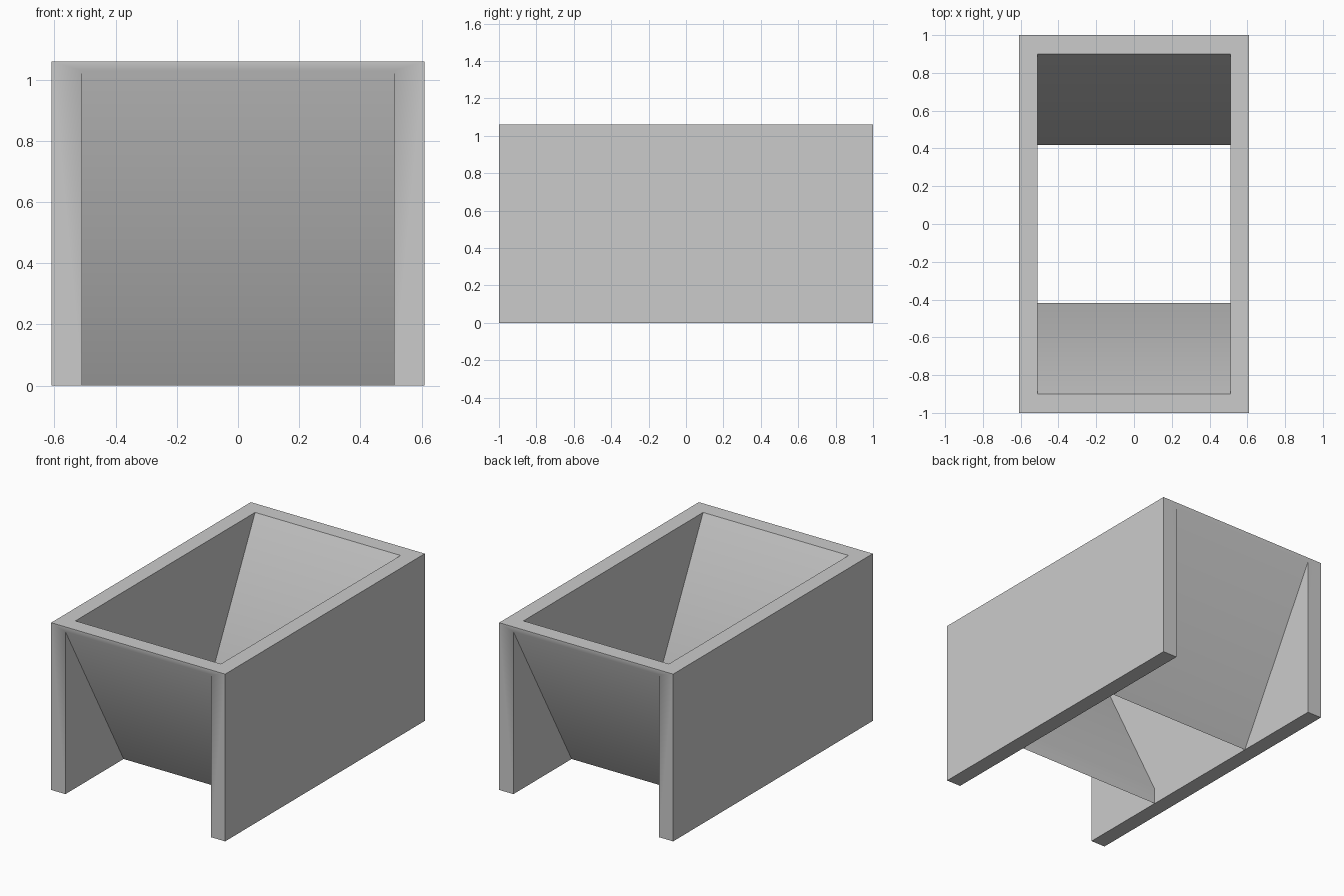
import bpy, bmesh
from math import radians

cube = bpy.data.objects.get("Cube")
if cube:
    bpy.data.objects.remove(cube)

# Overall sizes
W, IN, L, H = 0.61, 0.51, 1.0, 1.06   # half width, inner half width, half length, height
RIM, LIP = 0.9, 1.03                  # half length of top opening, underside of end lip
MOUTH, EDGE = 0.417, 0.1              # half length of bottom opening, its edge height

grey = bpy.data.materials.new("plain grey")
grey.use_nodes = True
colour = (0.6, 0.6, 0.6, 1)
grey.diffuse_color = colour
grey.node_tree.nodes["Principled BSDF"].inputs["Base Color"].default_value = colour

bm = bmesh.new()


def face(*points):
    bm.faces.new([bm.verts.new(p) for p in points])


# Side walls: outside, underside and inside
for s in (-1, 1):
    face((s*W, -L, 0), (s*W, L, 0), (s*W, L, H), (s*W, -L, H))
    face((s*W, -L, 0), (s*W, L, 0), (s*IN, L, 0), (s*IN, MOUTH, 0),
         (s*IN, -MOUTH, 0), (s*IN, -L, 0))
    face((s*IN, -MOUTH, 0), (s*IN, MOUTH, 0), (s*IN, MOUTH, EDGE),
         (s*IN, RIM, H), (s*IN, -RIM, H), (s*IN, -MOUTH, EDGE))
    for e in (-1, 1):
        face((s*IN, e*L, 0), (s*IN, e*L, LIP), (s*IN, e*MOUTH, 0))
    # Top rim along the side
    face((s*W, -L, H), (s*W, L, H), (s*IN, RIM, H), (s*IN, -RIM, H))

# Ends: arch-shaped face, sloping chute and top rim
for e in (-1, 1):
    face((-W, e*L, 0), (-W, e*L, H), (W, e*L, H), (W, e*L, 0),
         (IN, e*L, 0), (IN, e*L, LIP), (-IN, e*L, LIP), (-IN, e*L, 0))
    profile = [(L, LIP), (MOUTH, 0), (MOUTH, EDGE), (RIM, H), (L, H)]
    for i, ((y0, z0), (y1, z1)) in enumerate(zip(profile, profile[1:])):
        a = W if i == 3 else IN
        face((-IN, e*y0, z0), (IN, e*y0, z0), (a, e*y1, z1), (-a, e*y1, z1))

bmesh.ops.remove_doubles(bm, verts=bm.verts, dist=0.0005)
bmesh.ops.recalc_face_normals(bm, faces=bm.faces)
mesh = bpy.data.meshes.new("hopper_box")
bm.to_mesh(mesh)
bm.free()
mesh.materials.append(grey)

hopper = bpy.data.objects.new("hopper_box", mesh)
bpy.context.collection.objects.link(hopper)
bpy.ops.object.select_all(action='DESELECT')
hopper.select_set(True)
bpy.context.view_layer.objects.active = hopper
bpy.ops.object.shade_smooth_by_angle(angle=radians(30))
